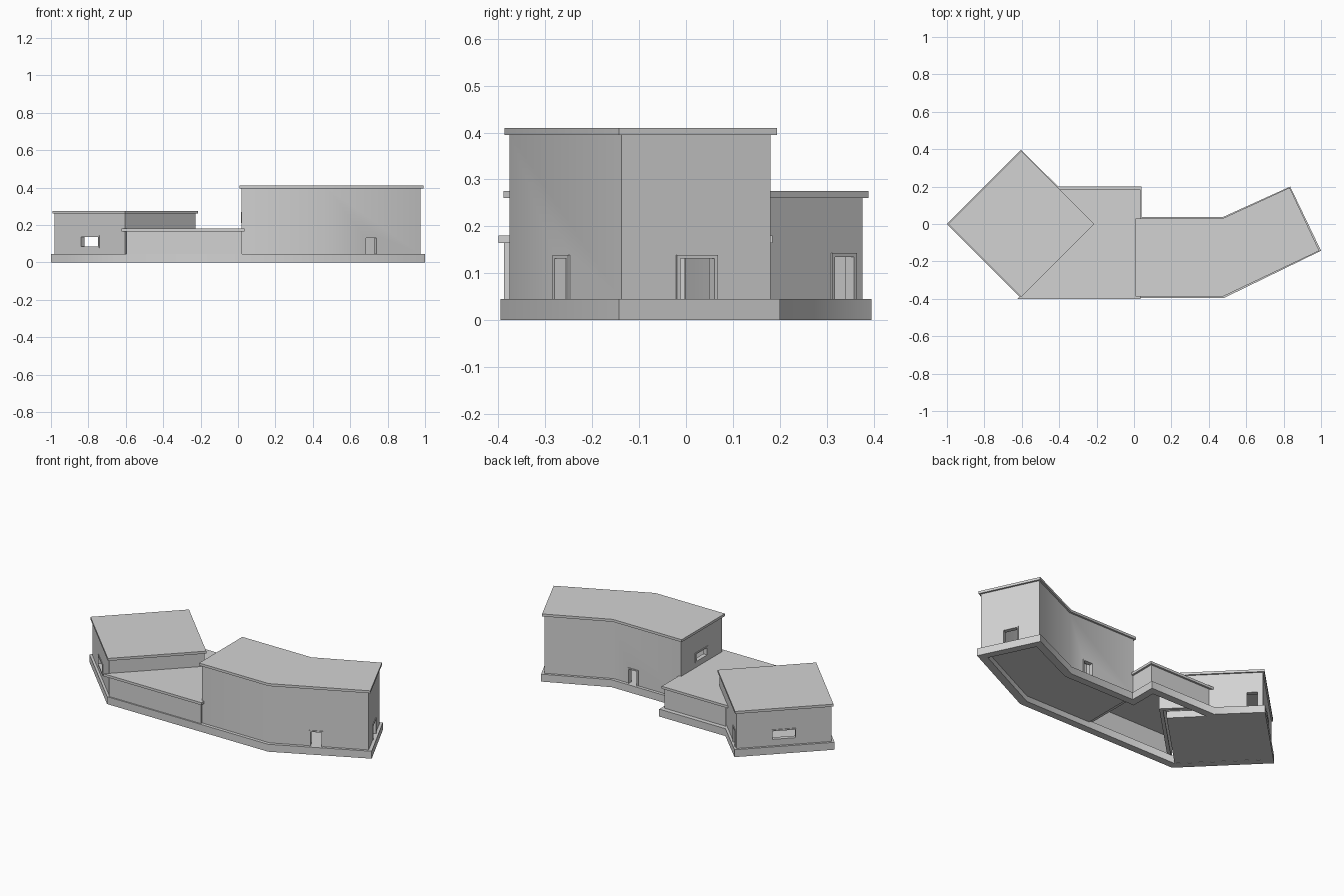
import bpy
import bmesh
import math
from mathutils import Matrix, Vector

if "Cube" in bpy.data.objects:
    bpy.data.objects.remove(bpy.data.objects["Cube"], do_unlink=True)

# single plaster grey
GREY = (0.65, 0.65, 0.65, 1)
plaster = bpy.data.materials.new("plaster_grey")
plaster.use_nodes = True
plaster.diffuse_color = GREY
plaster.node_tree.nodes["Principled BSDF"].inputs["Base Color"].default_value = GREY


def offset(points, amount):
    """Grow (or shrink) a counter-clockwise outline with mitred corners."""
    pts = [Vector(p) for p in points]
    result = []
    for i, p in enumerate(pts):
        a = (p - pts[i - 1]).normalized()
        b = (pts[(i + 1) % len(pts)] - p).normalized()
        na, nb = Vector((a.y, -a.x)), Vector((b.y, -b.x))
        result.append(p + (na + nb) * amount / (1 + na.dot(nb)))
    return result


def prism(name, outer, z0, z1, inner=None, matrix=None):
    """Upright prism from an outline, with an optional hole of equal point count."""
    bm = bmesh.new()

    def loop(points, z):
        return [bm.verts.new((p[0], p[1], z)) for p in points]

    def skin(a, b):
        n = len(a)
        for i in range(n):
            j = (i + 1) % n
            bm.faces.new((a[i], a[j], b[j], b[i]))

    low, high = loop(outer, z0), loop(outer, z1)
    skin(low, high)
    if inner:
        in_low, in_high = loop(inner, z0), loop(inner, z1)
        skin(in_high, in_low)
        skin(high, in_high)
        skin(in_low, low)
    else:
        bm.faces.new(high)
        bm.faces.new(low[::-1])
    bmesh.ops.recalc_face_normals(bm, faces=bm.faces)
    if matrix:
        bm.transform(matrix)
    mesh = bpy.data.meshes.new(name)
    bm.to_mesh(mesh)
    bm.free()
    mesh.materials.append(plaster)
    obj = bpy.data.objects.new(name, mesh)
    bpy.context.collection.objects.link(obj)
    return obj


def activate(obj):
    bpy.ops.object.select_all(action="DESELECT")
    obj.select_set(True)
    bpy.context.view_layer.objects.active = obj


def smooth(obj):
    activate(obj)
    bpy.ops.object.shade_smooth_by_angle(angle=math.radians(50))


def rectangle(width, low, high):
    w = width / 2
    return [(-w, low), (w, low), (w, high), (-w, high)]


def opening(walls, outline, name, edge, t, width, low, high):
    """Cut a framed opening through one wall."""
    a = Vector(outline[edge])
    b = Vector(outline[(edge + 1) % len(outline)])
    along = (b - a).normalized()
    centre = a.lerp(b, t)
    matrix = Matrix((
        (along.x, 0, along.y, centre.x),
        (along.y, 0, -along.x, centre.y),
        (0, 1, 0, 0),
        (0, 0, 0, 1)))
    shape = rectangle(width, low, high)
    cutter = prism("opening_cutter", shape, -WALL * 1.4, WALL, matrix=matrix)
    cutter.hide_render = True
    cut = walls.modifiers.new("opening", "BOOLEAN")
    cut.operation = "DIFFERENCE"
    cut.solver = "EXACT"
    cut.object = cutter
    activate(walls)
    bpy.ops.object.modifier_apply(modifier=cut.name)
    bpy.data.objects.remove(cutter, do_unlink=True)
    prism(name, shape, -WALL - 0.002, 0.004, offset(shape, -0.008), matrix)


WALL = 0.02
BASE = 0.045
SILL = BASE - 0.01

# wall outlines, counter-clockwise
tall = [(0.02, -0.376), (0.475, -0.376), (0.976, -0.138),
        (0.827, 0.18), (0.475, 0.018), (0.02, 0.018)]
link = [(-0.595, -0.388), (0.022, -0.388), (0.022, 0.173),
        (-0.39, 0.173), (-0.212, -0.005)]
cx, r = -0.603, 0.377
square = [(cx - r, 0), (cx, -r), (cx + r, 0), (cx, r)]

# continuous plinth around all three blocks
footing = [(-1, 0), (-0.604, -0.396), (0.48, -0.396), (1, -0.143),
           (0.835, 0.2), (0.475, 0.037), (0.04, 0.037), (0.04, 0.2),
           (-0.405, 0.2), (-0.604, 0.396)]
smooth(prism("plinth", footing, 0, BASE, offset(footing, -0.045)))

# floors
prism("tall_floor", offset(tall, -0.005), SILL, BASE - 0.001)
prism("square_floor", offset(square, -0.005), 0.001, BASE - 0.001)

# walls, roof slabs and framed openings of each block
blocks = [
    ("tall", tall, 0.395, 0.41, 0.011, [
        ("front_door_frame", 1, 0.47, 0.077, SILL, 0.139),
        ("end_door_frame", 2, 0.505, 0.096, SILL, 0.139),
        ("back_door_frame", 4, 0.29, 0.07, SILL, 0.139),
        ("side_window_frame", 5, 0.49, 0.12, 0.21, 0.27)]),
    ("link", link, 0.165, 0.18, 0.012, []),
    ("square", square, 0.26, 0.275, 0.009, [
        ("front_window_frame", 0, 0.5, 0.145, 0.078, 0.143),
        ("square_door_frame", 2, 0.89, 0.074, SILL, 0.143),
        ("back_window_frame", 3, 0.5, 0.145, 0.078, 0.143)]),
]
for name, outline, eaves, top, overhang, holes in blocks:
    walls = prism(name + "_walls", outline, BASE - 0.002, eaves + 0.002,
                  offset(outline, -WALL))
    for hole in holes:
        opening(walls, outline, *hole)
    smooth(walls)
    smooth(prism(name + "_roof", offset(outline, overhang), eaves, top))
